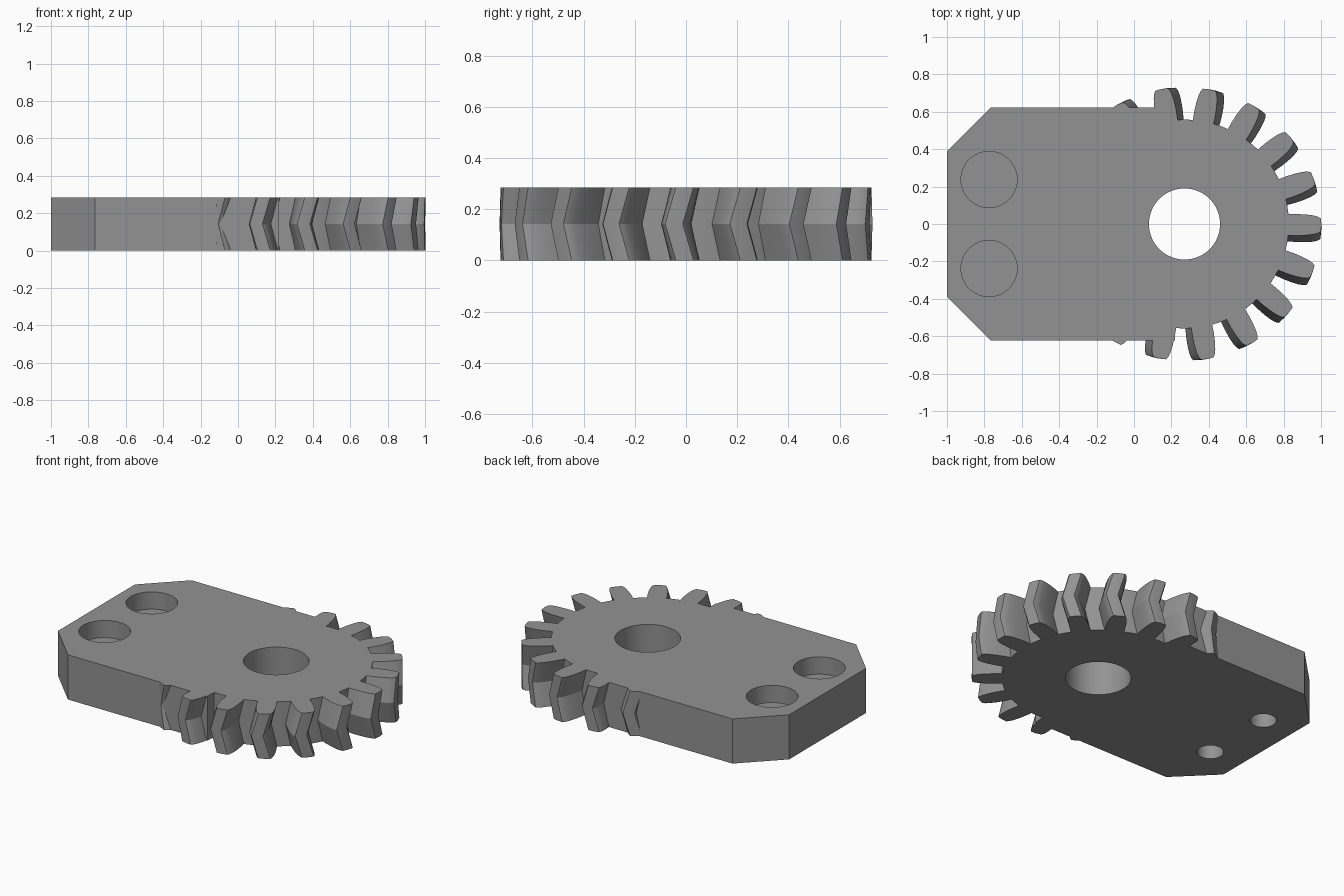
import bpy, bmesh, math

if "Cube" in bpy.data.objects:
    bpy.data.objects.remove(bpy.data.objects["Cube"])

H = 0.285                    # overall thickness
CX = 0.27                    # gear axis
TEETH, TWIST, PHASE = 18, -3.3, -0.4

grey = bpy.data.materials.new("mid_grey")
grey.diffuse_color = (0.29, 0.29, 0.29, 1)
grey.use_nodes = True
grey.node_tree.nodes["Principled BSDF"].inputs["Base Color"].default_value = grey.diffuse_color


def loft(name, rings):
    """Closed solid from stacked rings of equal point count."""
    bm = bmesh.new()
    loops = [[bm.verts.new(p) for p in r] for r in rings]
    n = len(rings[0])
    for a, b in zip(loops, loops[1:]):
        for i in range(n):
            j = (i + 1) % n
            bm.faces.new((a[i], a[j], b[j], b[i]))
    bm.faces.new(loops[0][::-1])
    bm.faces.new(loops[-1])
    bmesh.ops.recalc_face_normals(bm, faces=bm.faces[:])
    me = bpy.data.meshes.new(name)
    bm.to_mesh(me)
    bm.free()
    me.materials.append(grey)
    ob = bpy.data.objects.new(name, me)
    bpy.context.collection.objects.link(ob)
    return ob


def prism(name, pts, z0, z1):
    return loft(name, [[(x, y, z) for x, y in pts] for z in (z0, z1)])


def cylinder(name, x, y, r, z0, z1, n=72):
    pts = [(x + r * math.cos(2 * math.pi * i / n),
            y + r * math.sin(2 * math.pi * i / n)) for i in range(n)]
    return prism(name, pts, z0, z1)


# Herringbone gear: one tooth profile repeated, twisted to mid height and back
flank = [(0.558, 5.8), (0.60, 5.5), (0.65, 4.9), (0.69, 4.2), (0.715, 3.5), (0.73, 2.7)]
tooth = [(r, -a) for r, a in flank] + [(0.732, 0)] + [(r, a) for r, a in flank[::-1]]
tooth += [(0.558, 8.6), (0.558, 11.4)]
step = 360 / TEETH
outline = [(r, a + k * step + PHASE) for k in range(TEETH) for r, a in tooth]
rings = []
for i in range(7):
    t = i / 6
    turn = TWIST * (1 - abs(2 * t - 1))
    rings.append([(CX + r * math.cos(math.radians(a + turn)),
                   r * math.sin(math.radians(a + turn)), H * t) for r, a in outline])
gear = loft("gear_teeth", rings)

# Mounting plate with chamfered rear corners
half = [(0.22, 0.623), (-0.765, 0.623), (-1.0, 0.388)]
plate = prism("geared_plate", half + [(x, -y) for x, y in half[::-1]], 0, H)

# Axle bore, counterbores from above and blind screw holes from below
cutters = [cylinder("axle_bore_cutter", CX, 0, 0.19, -0.1, H + 0.1)]
for y in (-0.238, 0.238):
    cutters.append(cylinder("counterbore_cutter", -0.775, y, 0.15, 0.175, H + 0.1))
    cutters.append(cylinder("screw_hole_cutter", -0.775, y, 0.077, -0.1, 0.16, 48))

for op, tool in [("UNION", gear)] + [("DIFFERENCE", c) for c in cutters]:
    mod = plate.modifiers.new(tool.name, "BOOLEAN")
    mod.operation = op
    mod.solver = "EXACT"
    mod.object = tool

# Bake the booleans and drop the helpers
dg = bpy.context.evaluated_depsgraph_get()
baked = bpy.data.meshes.new_from_object(plate.evaluated_get(dg))
plate.modifiers.clear()
plate.data = baked
for ob in [gear] + cutters:
    bpy.data.objects.remove(ob)

bpy.context.view_layer.objects.active = plate
plate.select_set(True)
bpy.ops.object.shade_smooth_by_angle(angle=math.radians(20))
